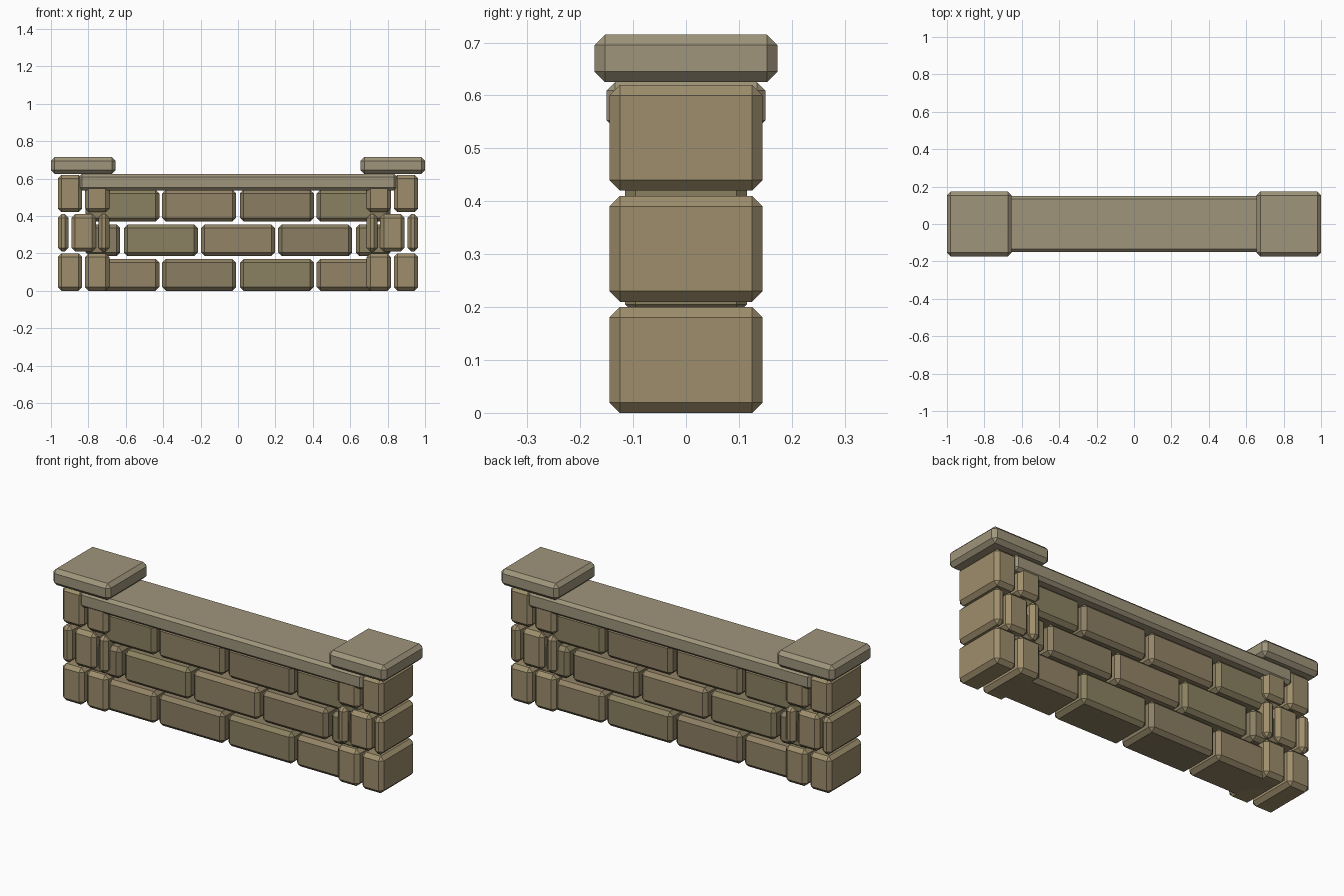
import bpy, bmesh

if "Cube" in bpy.data.objects:
    bpy.data.objects.remove(bpy.data.objects["Cube"])


def material(name, rgb):
    m = bpy.data.materials.new(name)
    m.diffuse_color = (*rgb, 1)
    m.use_nodes = True
    m.node_tree.nodes["Principled BSDF"].inputs["Base Color"].default_value = m.diffuse_color
    return m


CAP = material("cap_stone", (0.35, 0.30, 0.20))
PILLAR = material("pillar_stone", (0.34, 0.27, 0.15))
BRICKS = [material("brick_a", (0.29, 0.23, 0.135)),
          material("brick_b", (0.26, 0.21, 0.125)),
          material("brick_c", (0.26, 0.22, 0.12))]


def block(name, x0, x1, half_depth, z0, z1, mat, bevel=0.02):
    """Chamfered stone, symmetric in y."""
    bm = bmesh.new()
    bmesh.ops.create_cube(bm, size=1)
    for v in bm.verts:
        v.co.x = (x0 + x1) / 2 + v.co.x * (x1 - x0)
        v.co.y *= 2 * half_depth
        v.co.z = (z0 + z1) / 2 + v.co.z * (z1 - z0)
    bmesh.ops.bevel(bm, geom=bm.edges[:], offset=bevel, offset_type='OFFSET',
                    segments=1, profile=0.5, affect='EDGES')
    me = bpy.data.meshes.new(name)
    bm.to_mesh(me)
    bm.free()
    me.materials.append(mat)
    ob = bpy.data.objects.new(name, me)
    bpy.context.collection.objects.link(ob)
    return ob


# Wall bricks in running bond
full_row = [(-0.815, -0.42), (-0.405, -0.01), (0.01, 0.405), (0.42, 0.815)]
offset_row = [(-0.815, -0.63), (-0.61, -0.215), (-0.198, 0.198),
              (0.215, 0.61), (0.63, 0.815)]
for r, row in enumerate([full_row, offset_row, full_row]):
    z = 0.185 * r
    for i, (a, b) in enumerate(row):
        block("wall_brick", a, b, 0.115, z, z + 0.17, BRICKS[(i + r) % 3])

# Coping along the wall top
block("coping", -0.85, 0.85, 0.15, 0.537, 0.625, CAP, 0.016)

# End pillars: alternating slabs under a flat cap
wide = [(0.688, 0.818), (0.833, 0.963)]
narrow = [(0.688, 0.746), (0.76, 0.891), (0.905, 0.963)]
for s in (-1, 1):
    for r, row in enumerate([wide, narrow, wide]):
        z = 0.21 * r
        for a, b in row:
            block("pillar_stone", *sorted((s * a, s * b)), 0.145,
                  z, z + 0.2, PILLAR)
    block("pillar_cap", *sorted((s * 0.655, s * 1.0)), 0.173,
          0.625, 0.715, CAP)
